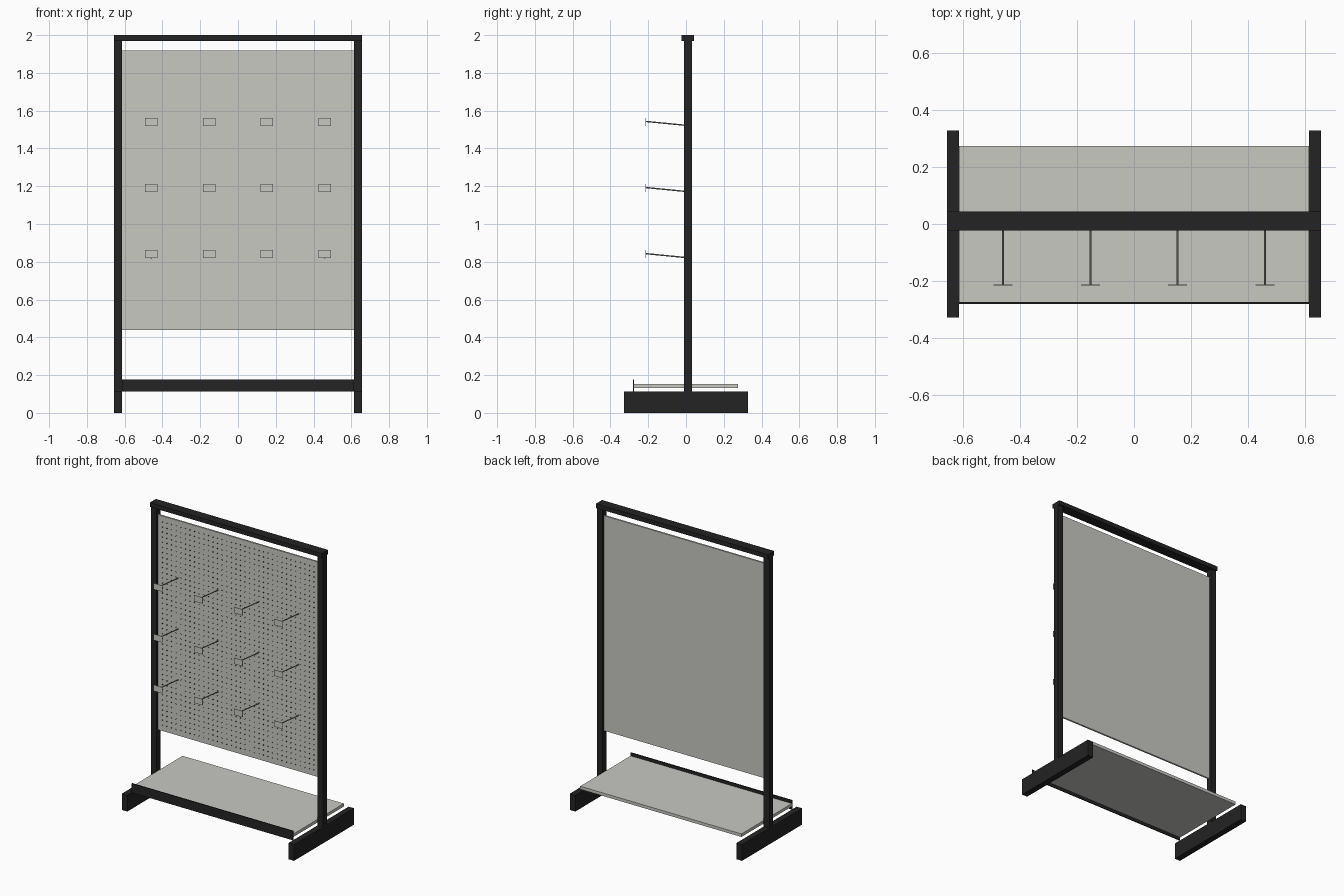
import bpy, bmesh
from math import cos, sin, pi
from mathutils import Vector

cube = bpy.data.objects.get("Cube")
if cube:
    bpy.data.objects.remove(cube, do_unlink=True)


def material(name, rgb):
    m = bpy.data.materials.new(name)
    m.use_nodes = True
    m.diffuse_color = (*rgb, 1)
    m.node_tree.nodes["Principled BSDF"].inputs["Base Color"].default_value = (*rgb, 1)
    return m


BLACK = material("black_frame", (0.017, 0.017, 0.017))
GREY = material("warm_light_grey", (0.58, 0.58, 0.54))
STEEL = material("steel_grey", (0.3, 0.3, 0.29))


def finish(name, bm, mat):
    mesh = bpy.data.meshes.new(name)
    bm.to_mesh(mesh)
    bm.free()
    mesh.materials.append(mat)
    obj = bpy.data.objects.new(name, mesh)
    bpy.context.collection.objects.link(obj)
    return obj


def box(name, low, high, mat):
    low, high = Vector(low), Vector(high)
    bm = bmesh.new()
    bmesh.ops.create_cube(bm, size=1)
    bmesh.ops.scale(bm, vec=high - low, verts=bm.verts)
    bmesh.ops.translate(bm, vec=(low + high) / 2, verts=bm.verts)
    return finish(name, bm, mat)


def rod(name, start, end, radius, mat):
    start, end = Vector(start), Vector(end)
    axis = end - start
    bm = bmesh.new()
    bmesh.ops.create_cone(bm, cap_ends=True, segments=8, radius1=radius,
                          radius2=radius, depth=axis.length)
    bmesh.ops.rotate(bm, matrix=axis.to_track_quat("Z", "Y").to_matrix(), verts=bm.verts)
    bmesh.ops.translate(bm, vec=(start + end) / 2, verts=bm.verts)
    return finish(name, bm, mat)


OUT, INN = 0.656, 0.614      # outer and inner sides of the frame
FOOT, TOP = 0.112, 1.97      # foot height and underside of the top bar
MID = 0.01                   # depth of the frame's centre line

# Frame: feet, posts and top bar
for side, a, b in (("right", -OUT, -INN), ("left", INN, OUT)):
    box(side + "_foot", (a, -0.327, 0), (b, 0.327, FOOT), BLACK)
    box(side + "_post", (a, MID - 0.021, FOOT), (b, MID + 0.021, TOP), BLACK)
box("top_bar", (-OUT, MID - 0.033, TOP), (OUT, MID + 0.033, 2), BLACK)

# Shelf with its front lip
box("shelf", (-INN, -0.274, 0.133), (INN, 0.274, 0.154), GREY)
box("shelf_front_lip", (-INN, -0.28, FOOT), (INN, -0.274, 0.176), BLACK)

# Pegboard panel
FRONT, LOW, HIGH = 0.004, 0.438, 1.918
box("pegboard", (-INN, FRONT, LOW), (INN, FRONT + 0.012, HIGH), GREY)

# Peg hole rims: short open tubes in a regular grid
COLS, ROWS, PITCH, SIDES = 34, 41, 0.035, 6
bm = bmesh.new()
for i in range(COLS):
    for j in range(ROWS):
        x = (i - (COLS - 1) / 2) * PITCH
        z = (LOW + HIGH) / 2 + (j - (ROWS - 1) / 2) * PITCH
        rings = []
        for y in (FRONT, FRONT - 0.003):
            rings.append([bm.verts.new((x + 0.003 * cos(2 * pi * k / SIDES), y,
                                        z + 0.003 * sin(2 * pi * k / SIDES)))
                          for k in range(SIDES)])
        for k in range(SIDES):
            n = (k + 1) % SIDES
            bm.faces.new((rings[0][k], rings[0][n], rings[1][n], rings[1][k]))
finish("peg_hole_rims", bm, BLACK)

# Display hooks with a tag plate at each tip
TIP = -0.212
for z in (0.841, 1.191, 1.541):
    for x in (-0.459, -0.153, 0.153, 0.459):
        rod("hook_rod", (x, FRONT, z - 0.019), (x, TIP, z + 0.002), 0.0035, STEEL)
        box("hook_tag", (x - 0.033, TIP - 0.003, z - 0.021),
            (x + 0.033, TIP, z + 0.021), GREY)
